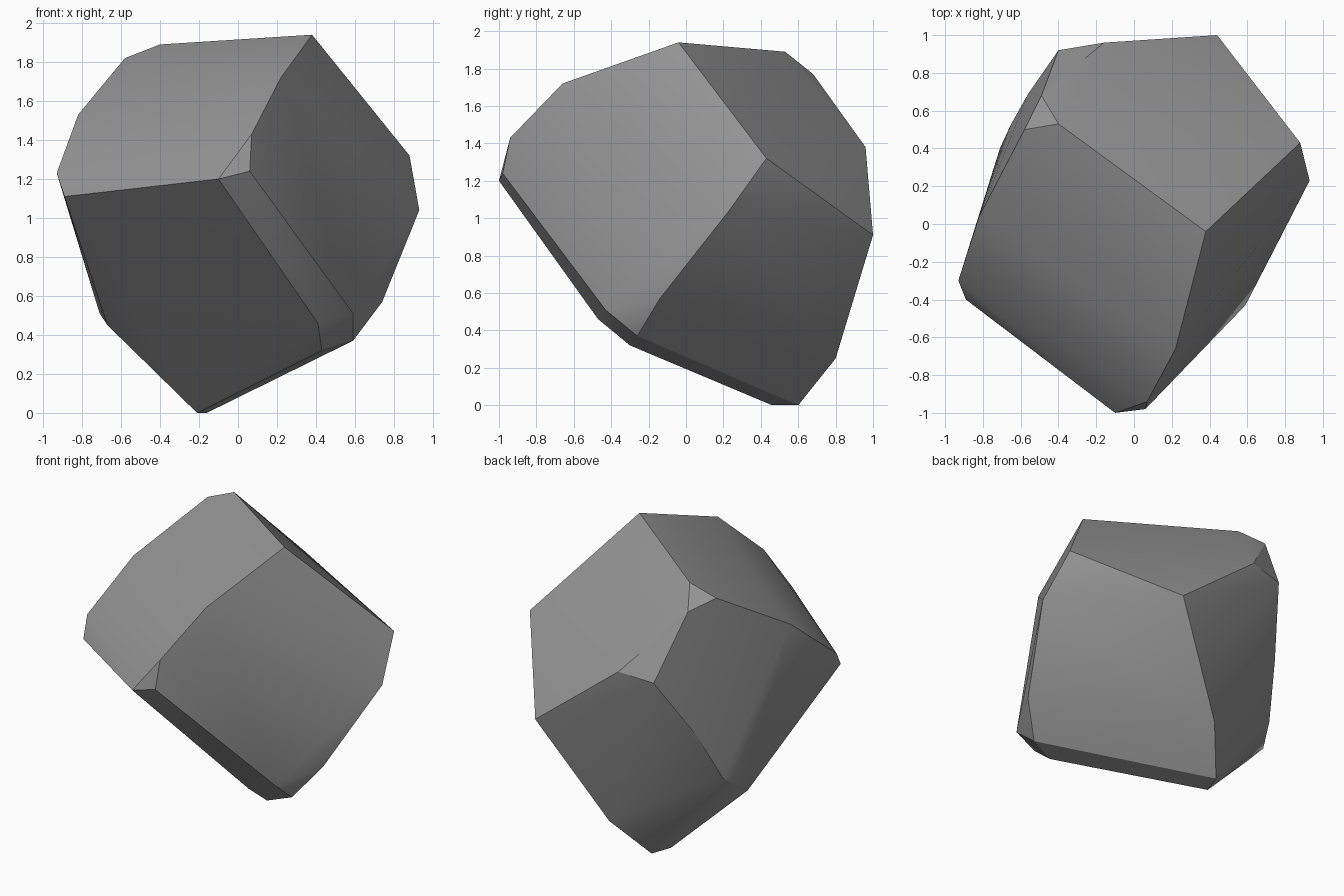
import bpy
import bmesh
from math import radians
from mathutils import Vector

default_cube = bpy.data.objects.get("Cube")
if default_cube:
    bpy.data.objects.remove(default_cube, do_unlink=True)


def make_material(name, colour):
    """Plain single-colour stone material."""
    material = bpy.data.materials.new(name)
    material.use_nodes = True
    material.diffuse_color = colour
    shader = material.node_tree.nodes["Principled BSDF"]
    shader.inputs["Base Color"].default_value = colour
    shader.inputs["Roughness"].default_value = 0.9
    return material


def make_boulder(name, corner_groups, material, smooth_angle):
    """Wrap a tight convex skin round the corner groups."""
    shape = bmesh.new()
    for corners in corner_groups.values():
        for corner in corners:
            shape.verts.new(Vector(corner))
    hull = bmesh.ops.convex_hull(shape, input=shape.verts)
    # Corners that end up inside the skin are not needed
    inside = [v for v in shape.verts if not v.link_faces]
    bmesh.ops.delete(shape, geom=inside, context="VERTS")
    bmesh.ops.recalc_face_normals(shape, faces=shape.faces)

    mesh = bpy.data.meshes.new(name)
    shape.to_mesh(mesh)
    shape.free()
    mesh.materials.append(material)
    boulder = bpy.data.objects.new(name, mesh)
    bpy.context.collection.objects.link(boulder)

    # Worn facets blend, broken edges stay crisp
    bpy.ops.object.select_all(action="DESELECT")
    boulder.select_set(True)
    bpy.context.view_layer.objects.active = boulder
    bpy.ops.object.shade_smooth_by_angle(angle=smooth_angle)
    return boulder


corner_groups = {
    # Upper slab
    "crown": [(.38, -.04, 1.94), (-.4, .53, 1.89), (-.49, .68, 1.77), (-.58, .5, 1.82)],
    # Ridge running from the crown down to the prow
    "front_ridge": [(.22, -.66, 1.72), (.07, -.94, 1.43), (.06, -.98, 1.24), (-.1, -1, 1.2)],
    # Narrow edge on the -x side
    "right_edge": [(-.82, .04, 1.53), (-.93, -.3, 1.23), (-.89, -.4, 1.11)],
    # Edge of the large flat face on the +x side
    "left_edge": [(.88, .43, 1.32), (.93, .23, 1.04), (.74, -.14, .57)],
    # Chipped corner under the large face
    "front_chip": [(.59, -.43, .51), (.59, -.26, .37), (.41, -.47, .46), (.43, -.3, .32)],
    # Back wall
    "back": [(.44, 1, .91), (-.16, .96, 1.38), (-.4, .92, 1.35), (.02, .8, .25)],
    # Rounded rear corner on the -x side
    "rear_corner": [(-.56, .69, .95), (-.65, .53, .62), (-.71, .4, .51), (-.67, .29, .45)],
    # Short foot touching the ground
    "foot": [(-.16, .6, 0), (-.21, .46, 0)],
}

stone_grey = make_material("stone grey", (0.3, 0.3, 0.3, 1))
make_boulder("boulder", corner_groups, stone_grey, radians(30))
